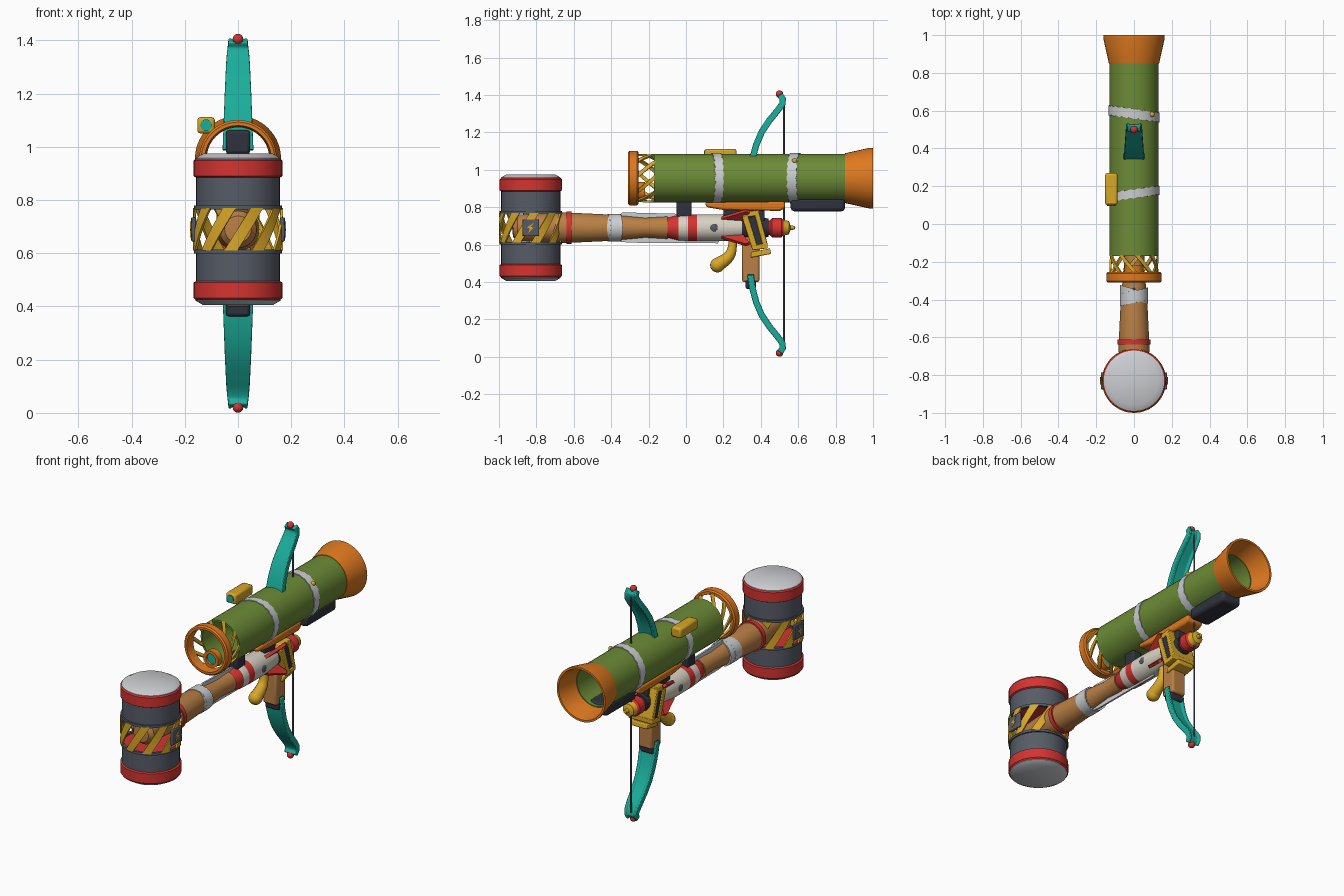
import bpy, bmesh, math
from mathutils import Matrix, Vector

cube = bpy.data.objects.get("Cube")
if cube:
    bpy.data.objects.remove(cube, do_unlink=True)


def make_material(name, code):
    lin = [(int(code[i:i + 2], 16) / 255) ** 2.2 for i in (0, 2, 4)] + [1]
    m = bpy.data.materials.new(name)
    m.use_nodes = True
    m.diffuse_color = lin
    m.node_tree.nodes["Principled BSDF"].inputs["Base Color"].default_value = lin
    return m


MATS = {n: make_material(n, c) for n, c in {
    "green": "6C8A39", "orange": "DD7824", "yellow": "D8A62C", "steel": "575C66",
    "black": "32363E", "red": "D23734", "teal": "21AD9A", "wood": "B97F47",
    "silver": "CACDD0", "cream": "D8D1C3"}.items()}
HANDLE_Z, TUBE_Z, HEAD_Y, BOW_Z = 0.69, 0.955, -0.83, 0.7125


def finish(name, bm, mats, smooth=True, bevel=0):
    bmesh.ops.remove_doubles(bm, verts=bm.verts, dist=1e-5)
    bmesh.ops.recalc_face_normals(bm, faces=bm.faces)
    me = bpy.data.meshes.new(name)
    bm.to_mesh(me)
    bm.free()
    for m in mats:
        me.materials.append(MATS[m])
    ob = bpy.data.objects.new(name, me)
    bpy.context.collection.objects.link(ob)
    if bevel:
        mod = ob.modifiers.new("Bevel", "BEVEL")
        mod.width, mod.segments = bevel, 2
    if smooth:
        bpy.ops.object.select_all(action="DESELECT")
        ob.select_set(True)
        bpy.context.view_layer.objects.active = ob
        bpy.ops.object.shade_smooth_by_angle(angle=math.radians(35))
    return ob


def lathe(name, profile, axis, centre, closed=False, shear=0, jag=0, n=40):
    """Profile rows are (distance, radius, colour of the next segment)."""
    bm = bmesh.new()
    mats = list(dict.fromkeys(p[2] for p in profile))
    rings = []
    for t, r, _ in profile:
        ring = []
        for i in range(n):
            a = 2 * math.pi * i / n
            c, s = r * math.cos(a), r * math.sin(a)
            d = t + shear * c + jag * (i % 2)
            co = (c, s, d) if axis == "z" else (c, d, s)
            ring.append(bm.verts.new(Vector(co) + Vector(centre)))
        rings.append(ring)
    for k in range(len(profile) - (0 if closed else 1)):
        a, b = rings[k], rings[(k + 1) % len(rings)]
        for i in range(n):
            j = (i + 1) % n
            f = bm.faces.new((a[i], a[j], b[j], b[i]))
            f.material_index = mats.index(profile[k][2])
    return finish(name, bm, mats)


def hoop(name, t0, t1, r0, r1, mat, axis, centre, **kw):
    return lathe(name, [(t0, r0, mat), (t0, r1, mat), (t1, r1, mat), (t1, r0, mat)],
                 axis, centre, closed=True, **kw)


def plate(name, pts, half, mat, x=0, bevel=0, matrix=None):
    """Side outline in (y, z), extruded across x."""
    bm = bmesh.new()
    a = [bm.verts.new((x - half, y, z)) for y, z in pts]
    b = [bm.verts.new((x + half, y, z)) for y, z in pts]
    bm.faces.new(a)
    bm.faces.new(b)
    for i in range(len(a)):
        j = (i + 1) % len(a)
        bm.faces.new((a[i], a[j], b[j], b[i]))
    if matrix:
        bm.transform(matrix)
    return finish(name, bm, [mat], bevel > 0, bevel)


def block(name, y0, y1, z0, z1, half, mat, **kw):
    return plate(name, [(y0, z0), (y1, z0), (y1, z1), (y0, z1)], half, mat, **kw)


def ball(name, co, r, mat, scale=(1, 1, 1)):
    bm = bmesh.new()
    bmesh.ops.create_uvsphere(bm, u_segments=20, v_segments=12, radius=r)
    bm.transform(Matrix.Translation(co) @ Matrix.Diagonal((*scale, 1)))
    return finish(name, bm, [mat])


def rod(name, pts, r, mat, radii=None):
    cu = bpy.data.curves.new(name, "CURVE")
    cu.dimensions, cu.bevel_depth, cu.use_fill_caps = "3D", r, True
    sp = cu.splines.new("NURBS" if len(pts) > 2 else "POLY")
    sp.points.add(len(pts) - 1)
    for i, p in enumerate(pts):
        sp.points[i].co = (*p, 1)
        sp.points[i].radius = radii[i] if radii else 1
    if len(pts) > 2:
        sp.use_endpoint_u, sp.order_u = True, 3
    cu.materials.append(MATS[mat])
    ob = bpy.data.objects.new(name, cu)
    bpy.context.collection.objects.link(ob)


def straps(name, count, t0, t1, r, width, twist, axis, centre):
    """Slanted straps wound round a cylinder."""
    bm = bmesh.new()
    steps = 6
    for k in range(count):
        rows = []
        for i in range(steps + 1):
            u = i / steps
            row = []
            for w, rr in ((0, r - .01), (0, r), (.5, r), (1, r), (1, r - .01), (.5, r - .01)):
                a = 2 * math.pi * k / count + twist * u + width * w
                c, s, t = rr * math.cos(a), rr * math.sin(a), t0 + (t1 - t0) * u
                co = (c, s, t) if axis == "z" else (c, t, s)
                row.append(bm.verts.new(Vector(co) + Vector(centre)))
            rows.append(row)
        for a, b in zip(rows, rows[1:]):
            for i in range(6):
                j = (i + 1) % 6
                bm.faces.new((a[i], a[j], b[j], b[i]))
        bm.faces.new(rows[0])
        bm.faces.new(rows[-1])
    return finish(name, bm, ["yellow"])


# Hammer head: two mirrored drums joined by slanted straps
head = (0, HEAD_Y, HANDLE_Z)
for label, s in (("upper", 1), ("lower", -1)):
    lathe(label + "_hammer_drum", [(s * t, r, m) for t, r, m in (
        (.085, 0, "red"), (.085, .15, "steel"), (.075, .15, "steel"), (.075, .166, "steel"),
        (.09, .166, "steel"), (.09, .158, "steel"), (.195, .158, "red"), (.2, .167, "red"),
        (.258, .167, "red"), (.265, .16, "silver"), (.268, .16, "silver"),
        (.285, .13, "silver"), (.285, 0, "silver"))], "z", head)
straps("hammer_straps", 10, -.08, .08, .17, .3, .6, "z", head)
for label, s in (("left", 1), ("right", -1)):
    block(label + "_hammer_badge", -.875, -.785, .645, .735, .008, "steel", x=s * .168, bevel=.004)
    plate(label + "_badge_bolt", [(-.845, .66), (-.815, .69), (-.83, .695), (-.81, .72),
          (-.85, .692), (-.835, .685)], .004, "yellow", x=s * .176)

# Wooden handle with bindings
axis = (0, 0, HANDLE_Z)
lathe("handle", [(-.93, 0, "wood"), (-.925, .05, "wood"), (-.9, .07, "wood"), (-.65, .082, "wood"),
      (-.4, .07, "wood"), (-.22, .053, "wood"), (-.1, .06, "wood"), (-.1, 0, "wood")], "y", axis)
hoop("handle_red_ring", -.638, -.612, .07, .088, "red", "y", axis)
hoop("handle_wrap", -.42, -.355, .05, .074, "silver", "y", axis, shear=.2, jag=.004)
hoop("handle_wrap_second", -.40, -.345, .05, .073, "silver", "y", axis, shear=-.3)
plate("handle_fin", [(-.49, .63), (-.34, .772), (-.06, .765), (.2, .66), (.17, .607), (-.3, .61)],
      .005, "silver")

# Rocket body, fins and tip
lathe("rocket_body", [(-.15, .03, "red"), (-.13, .045, "red"), (-.04, .068, "cream"),
      (.01, .071, "red"), (.06, .072, "cream"), (.2, .072, "cream"), (.3, .062, "black"),
      (.44, .05, "black"), (.44, 0, "black")], "y", axis)
for k in range(4):
    turn = Matrix.Translation(axis) @ Matrix.Rotation(math.radians(45 + 90 * k), 4, "Y")
    plate("rocket_fin_%d" % (k + 1), [(.16, .05), (.2, .08), (.32, .13), (.34, .12), (.3, .05)],
          .009, "red", matrix=turn)
for s in (1, -1):
    ball("rocket_window", (s * .07, .15, HANDLE_Z), .02, "steel", (.3, 1, 1))
lathe("rocket_tip", [(.38, .035, "red"), (.45, .04, "red"), (.46, .052, "red"), (.51, .052, "red"),
      (.52, .042, "yellow"), (.55, .036, "yellow"), (.558, .012, "yellow"), (.58, .01, "yellow"),
      (.585, 0, "yellow")], "y", axis)

# Launcher tube, muzzle and rear cage
tube = (0, 0, TUBE_Z)
hoop("launcher_tube", -.17, .87, .118, .13, "green", "y", tube)
lathe("muzzle", [(.85, .133, "orange"), (.98, .162, "orange"), (1, .162, "orange"),
      (1, .15, "orange"), (.85, .118, "orange")], "y", tube, closed=True)
straps("rear_cage", 9, -.26, -.165, .13, .2, .65, "y", tube)
lathe("rear_ring", [(-.31, .125, "orange"), (-.31, .138, "orange"), (-.302, .146, "orange"),
      (-.262, .146, "orange"), (-.254, .138, "orange"), (-.254, .12, "orange")],
      "y", tube, closed=True)
hoop("front_tape", .555, .605, .12, .1345, "silver", "y", tube, shear=-.14, jag=.006)
hoop("rear_tape", .135, .18, .12, .1345, "silver", "y", tube, shear=.14, jag=.006)
ball("tape_stud", (.095, .58, 1.048), .014, "yellow")
lens = (0, 0, .885)
hoop("rear_lens_rim", -.26, -.22, .032, .05, "orange", "y", lens)
lathe("rear_lens", [(-.245, 0, "teal"), (-.245, .034, "teal"), (-.225, .034, "teal"),
      (-.225, 0, "teal")], "y", lens)

# Sight beside the tube
block("sight", .1, .27, 1.05, 1.112, .033, "yellow", x=-.12, bevel=.012)
lathe("sight_lens", [(.095, 0, "teal"), (.095, .022, "teal"), (.11, .022, "teal")],
      "y", (-.12, 0, 1.081))

# Mounts beneath the tube
block("forward_box", .56, .85, .778, .85, .065, "black", bevel=.018)
plate("under_grip", [(.1, .825), (.11, .8), (.2, .785), (.5, .78), (.53, .795), (.53, .83)],
      .055, "orange", bevel=.01)
block("rear_mount", -.05, .03, .74, .84, .03, "black", bevel=.01)
block("middle_mount", .2, .42, .72, .8, .035, "black", bevel=.006)

# Lever, stock and frame
rod("curved_lever", [(0, .25, .63), (0, .25, .57), (0, .22, .52), (0, .165, .49)], .038, "yellow",
    [.55, .65, .85, 1])
ball("lever_end", (0, .168, .49), .039, "yellow")
block("bow_stock", .3, .392, .4, .64, .045, "wood", bevel=.01)
plate("frame_core", [(.33, .74), (.375, .755), (.42, .6), (.375, .585)], .074, "black")
for label, pts in (("rear", [(.3, .745), (.33, .757), (.385, .58), (.355, .57)]),
                   ("front", [(.365, .77), (.39, .775), (.437, .6), (.412, .59)]),
                   ("top", [(.3, .745), (.31, .775), (.39, .785), (.39, .755)]),
                   ("bottom", [(.355, .57), (.36, .595), (.437, .61), (.437, .58)])):
    plate("frame_%s_bar" % label, pts, .08, "yellow", bevel=.004)
plate("frame_foot", [(.345, .53), (.35, .56), (.45, .58), (.455, .55)], .055, "yellow", bevel=.006)

# Bow limbs mirrored above and below the centre
SPINE = [(.345, .275), (.355, .345), (.375, .42), (.405, .49), (.445, .55),
         (.49, .605), (.515, .64), (.518, .665), (.503, .688)]
for label, s in (("upper", 1), ("lower", -1)):
    bm = bmesh.new()
    rows = []
    for i, (y, h) in enumerate(SPINE):
        a, b = SPINE[max(i - 1, 0)], SPINE[min(i + 1, len(SPINE) - 1)]
        nrm = Vector((b[1] - a[1], a[0] - b[0])).normalized() * .017
        w = .058 - .0028 * i
        rows.append([bm.verts.new((x, y + k * nrm.x, BOW_Z + s * (h + k * nrm.y)))
                     for x, k in ((-w, -1), (w, -1), (w, 1), (w * .7, 1), (w * .6, .5),
                                  (-w * .6, .5), (-w * .7, 1), (-w, 1))])
    for a, b in zip(rows, rows[1:]):
        for i in range(8):
            j = (i + 1) % 8
            bm.faces.new((a[i], a[j], b[j], b[i]))
    bm.faces.new(rows[0])
    bm.faces.new(rows[-1])
    finish(label + "_bow_limb", bm, ["teal"], True, .004)
    z0, z1 = sorted((BOW_Z + s * .26, BOW_Z + s * .35))
    block(label + "_limb_mount", .318, .375, z0, z1, .046, "black", bevel=.012)
    ball(label + "_bow_tip", (0, .5, BOW_Z + s * .692), .02, "red")
rod("bowstring", [(0, .524, BOW_Z - .65), (0, .524, BOW_Z + .65)], .005, "steel")
